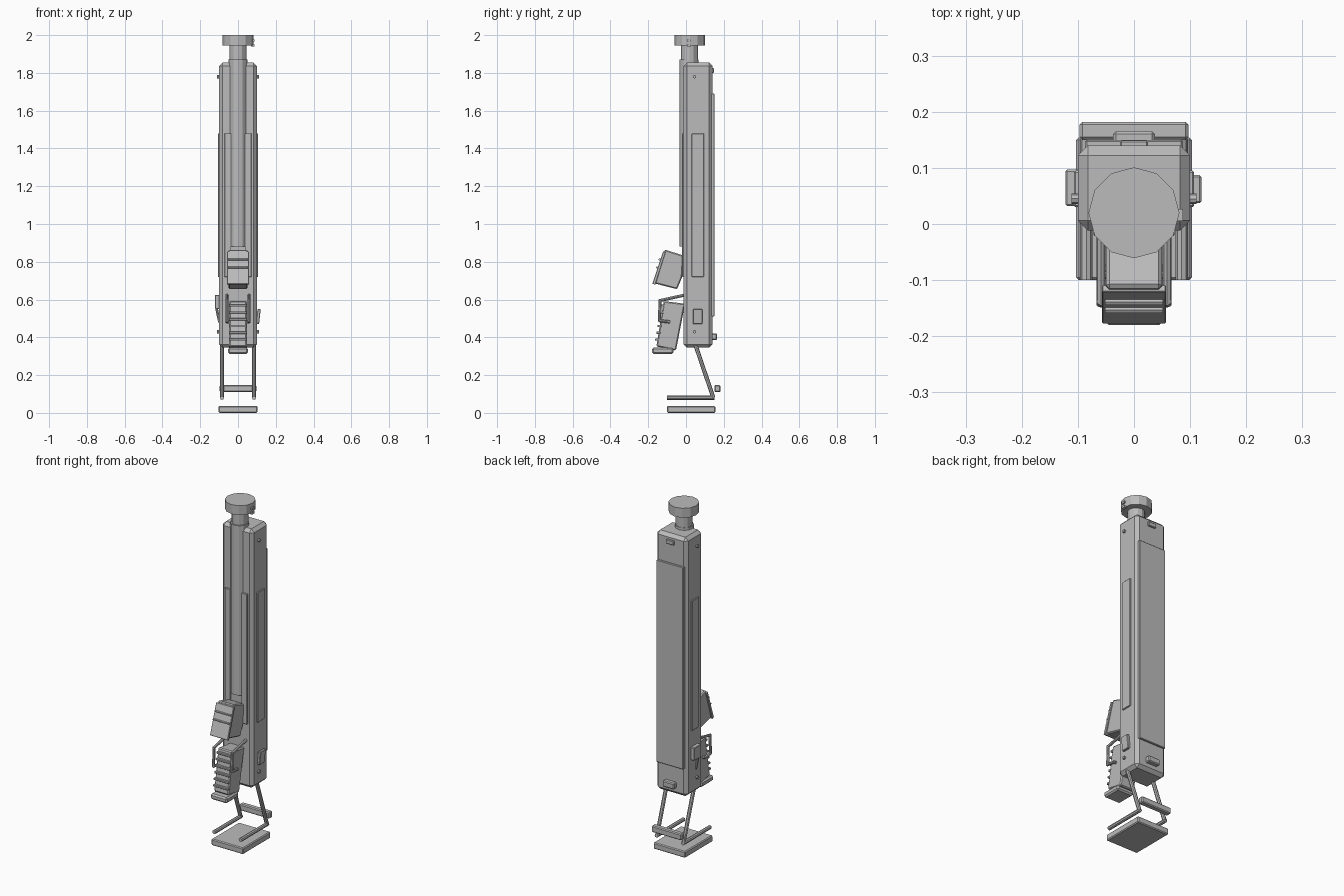
import bpy, bmesh, math
from mathutils import Vector, Matrix

if "Cube" in bpy.data.objects:
    bpy.data.objects.remove(bpy.data.objects["Cube"])

grey = bpy.data.materials.new("plain_grey")
grey.diffuse_color = (0.5, 0.5, 0.5, 1)
grey.use_nodes = True
grey.node_tree.nodes["Principled BSDF"].inputs["Base Color"].default_value = grey.diffuse_color


def finish(name, bm, bevel=0.0):
    if bevel:
        bmesh.ops.bevel(bm, geom=bm.edges[:], offset=bevel, segments=1,
                        affect='EDGES', clamp_overlap=True)
    bmesh.ops.recalc_face_normals(bm, faces=bm.faces[:])
    me = bpy.data.meshes.new(name)
    bm.to_mesh(me)
    bm.free()
    me.materials.append(grey)
    ob = bpy.data.objects.new(name, me)
    bpy.context.collection.objects.link(ob)
    return ob


def box(name, x, y, z, bevel=0.0):
    """Box from (min, max) ranges."""
    bm = bmesh.new()
    bmesh.ops.create_cube(bm, size=1)
    for v in bm.verts:
        v.co = [r[0] if c < 0 else r[1] for c, r in zip(v.co, (x, y, z))]
    return finish(name, bm, bevel)


def prism(name, profile, half_width, bevel=0.0):
    """Side profile of (y, z) points stretched across x."""
    bm = bmesh.new()
    face = bm.faces.new([bm.verts.new((-half_width, y, z)) for y, z in profile])
    out = bmesh.ops.extrude_face_region(bm, geom=[face])
    for v in out["geom"]:
        if isinstance(v, bmesh.types.BMVert):
            v.co.x = half_width
    return finish(name, bm, bevel)


def rods(name, points, r, sides=8):
    """Round bar through a list of points."""
    bm = bmesh.new()
    for a, b in zip(points, points[1:]):
        a, b = Vector(a), Vector(b)
        d = b - a
        rot = d.to_track_quat('Z', 'Y').to_matrix().to_4x4()
        bmesh.ops.create_cone(bm, cap_ends=True, segments=sides, radius1=r, radius2=r,
                              depth=d.length + (r if len(points) > 2 else 0),
                              matrix=Matrix.Translation((a + b) / 2) @ rot)
    return finish(name, bm)


# main housing
box("housing", (-0.1, 0.1), (-0.012, 0.14), (0.345, 1.855), 0.018)

# mast, sleeve and cap
rods("mast_sleeve", [(0, 0.015, 0.88), (0, 0.015, 1.87)], 0.05, 12)
rods("mast", [(0, 0.018, 1.8), (0, 0.018, 1.95)], 0.045, 12)
rods("cap", [(0, 0.02, 1.945), (0, 0.02, 2.0)], 0.081, 12)
for z in (1.945, 1.972):
    box("cap_lug", (0.07, 0.087), (0.005, 0.027), (z - 0.006, z + 0.006))

# panels on the housing
box("back_panel", (-0.087, 0.087), (0.13, 0.15), (0.51, 1.69), 0.003)
for s in (-1, 1):
    side = sorted((s * 0.09, s * 0.107))
    box("side_panel", side, (0.03, 0.095), (0.72, 1.48), 0.003)
    box("front_strip", sorted((s * 0.036, s * 0.072)), (-0.021, 0), (0.72, 1.48), 0.002)
    for z in (0.43, 1.78):
        rods("side_bolt", [(s * 0.09, 0.045, z), (s * 0.111, 0.045, z)], 0.009)

# back fittings
box("back_catch", (-0.037, 0.037), (0.135, 0.165), (0.385, 0.42), 0.005)
box("back_lug", (-0.025, 0.025), (0.135, 0.149), (1.8, 1.825), 0.003)

# side levers
lever = box("right_lever", (0.095, 0.112), (0.037, 0.087), (0.47, 0.55), 0.003)
for v in lever.data.vertices:
    if v.co.z > 0.51:
        v.co.x += 0.008
box("left_box", (-0.122, -0.095), (0.032, 0.097), (0.55, 0.625), 0.003)
rods("left_lever", [(-0.113, 0.05, 0.55), (-0.098, 0.05, 0.48)], 0.007)

# tilted upper block with front plate and bands
prism("upper_block", [(-0.113, 0.865), (-0.013, 0.833), (-0.02, 0.72),
                      (-0.047, 0.655), (-0.165, 0.685)], 0.05, 0.006)
prism("upper_block_plate", [(-0.121, 0.855), (-0.108, 0.85), (-0.163, 0.678),
                            (-0.178, 0.684)], 0.057, 0.002)
for t in (0.25, 0.5):
    y, z = -0.121 - 0.057 * t, 0.855 - 0.171 * t
    rods("upper_block_band", [(-0.052, y - 0.004, z), (0.052, y - 0.004, z)], 0.006, 6)

# tilted lower block with ridges and foot
prism("lower_block", [(-0.118, 0.592), (-0.005, 0.578), (-0.053, 0.33),
                      (-0.157, 0.352)], 0.047, 0.006)
for i in range(6):
    t = 0.1 + i * 0.15
    y, z = -0.118 - 0.039 * t, 0.592 - 0.24 * t
    box("lower_block_ridge", (-0.048, 0.048), (y - 0.012, y + 0.01),
        (z - 0.006, z + 0.006), 0.002)
box("lower_foot", (-0.053, 0.053), (-0.18, -0.067), (0.312, 0.345), 0.008)

# handles, legs and foot rails
for s in (-1, 1):
    x = s * 0.059
    rods("handle", [(x, 0, 0.625), (x, -0.137, 0.595), (x, -0.141, 0.488),
                    (x, -0.09, 0.482)], 0.008)
    rods("handle_pin", [(x, -0.09, 0.482), (s * 0.04, -0.09, 0.482)], 0.008)
    x = s * 0.085
    rods("leg", [(x, 0.05, 0.36), (x, 0.145, 0.08)], 0.011)
    rods("foot_rail", [(x, -0.1, 0.08), (x, 0.152, 0.08)], 0.011)
box("cross_bar", (-0.097, 0.097), (0.15, 0.182), (0.11, 0.147), 0.005)

# base plate
box("base_plate", (-0.103, 0.103), (-0.1, 0.155), (0.0, 0.037), 0.005)
